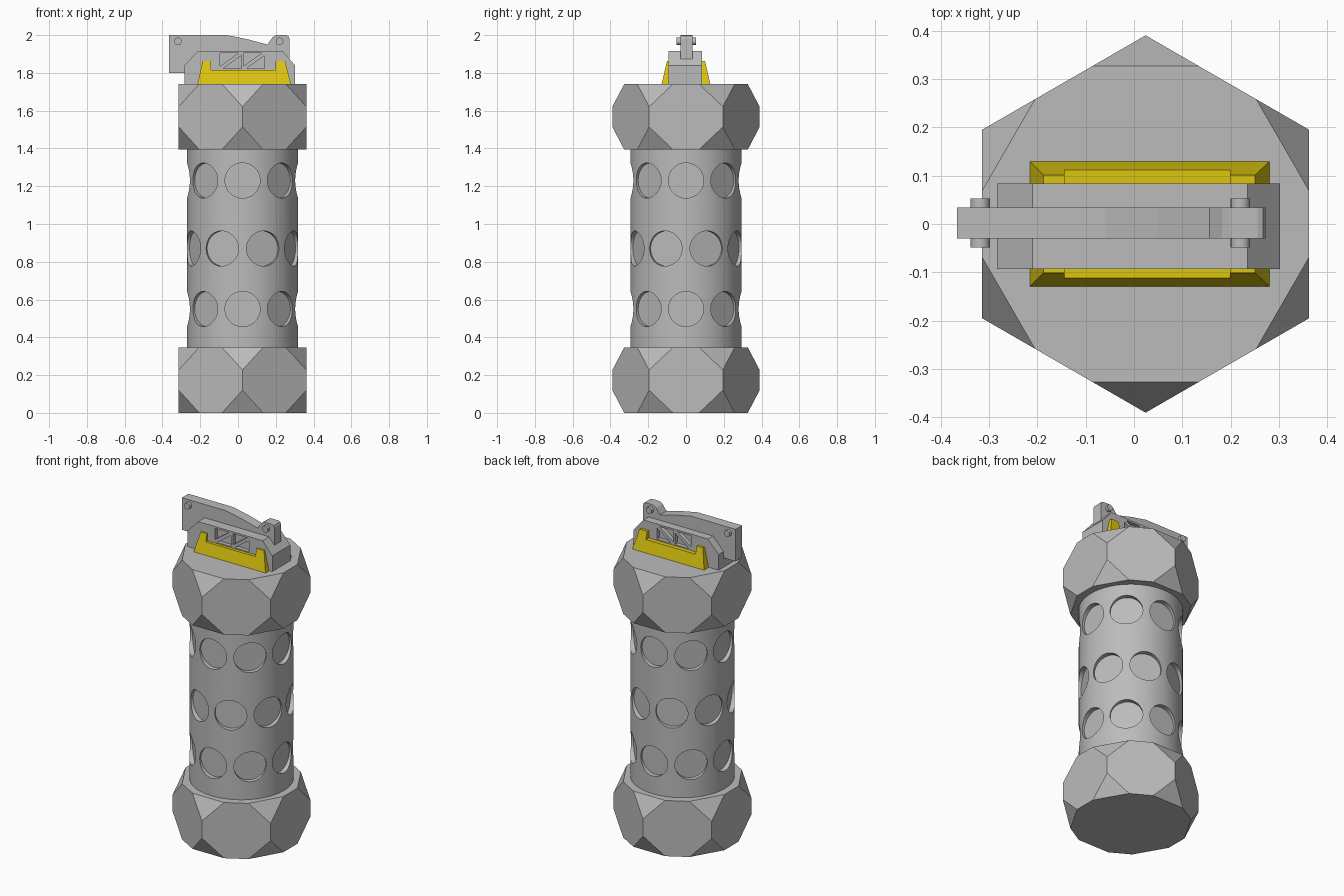
import bpy, bmesh, math
from mathutils import Matrix, Vector

if "Cube" in bpy.data.objects:
    bpy.data.objects.remove(bpy.data.objects["Cube"])

AXIS_X = 0.024          # the body axis sits slightly off centre


def material(name, rgb):
    m = bpy.data.materials.new(name)
    m.use_nodes = True
    m.diffuse_color = (*rgb, 1)
    m.node_tree.nodes["Principled BSDF"].inputs["Base Color"].default_value = (*rgb, 1)
    return m


GREY = material("metal grey", (0.5, 0.5, 0.5))
YELLOW = material("safety yellow", (0.72, 0.56, 0.005))


def finish(bm, name, mat):
    bmesh.ops.recalc_face_normals(bm, faces=bm.faces)
    mesh = bpy.data.meshes.new(name)
    bm.to_mesh(mesh)
    bm.free()
    mesh.materials.append(mat)
    ob = bpy.data.objects.new(name, mesh)
    bpy.context.collection.objects.link(ob)
    return ob


def add_cylinder(bm, matrix, radius, depth, segments):
    bmesh.ops.create_cone(bm, cap_ends=True, segments=segments, radius1=radius,
                          radius2=radius, depth=depth, matrix=matrix)


def add_prism(bm, profile, y0, y1):
    """Extrude an (x, z) outline from y0 to y1."""
    face = bm.faces.new([bm.verts.new((x, y0, z)) for x, z in profile])
    out = bmesh.ops.extrude_face_region(bm, geom=[face])["geom"]
    bmesh.ops.translate(bm, vec=(0, y1 - y0, 0),
                        verts=[v for v in out if isinstance(v, bmesh.types.BMVert)])


def add_hull(bm, points):
    verts = [bm.verts.new(p) for p in points]
    bmesh.ops.convex_hull(bm, input=verts)
    bmesh.ops.dissolve_limit(bm, angle_limit=0.01, verts=bm.verts, edges=bm.edges)


def cut(target, cutter):
    """Subtract the cutter and apply the result."""
    cutter.hide_render = True
    mod = target.modifiers.new("cut", "BOOLEAN")
    mod.operation, mod.object, mod.solver = "DIFFERENCE", cutter, "EXACT"
    bpy.context.view_layer.update()
    dg = bpy.context.evaluated_depsgraph_get()
    mesh = bpy.data.meshes.new_from_object(target.evaluated_get(dg))
    target.modifiers.clear()
    target.data = mesh
    bpy.data.objects.remove(cutter)


def smooth(ob):
    bpy.ops.object.select_all(action="DESELECT")
    ob.select_set(True)
    bpy.context.view_layer.objects.active = ob
    bpy.ops.object.shade_smooth_by_angle(angle=math.radians(25))


# Hexagonal end caps with every corner sliced off
def end_cap(name, z0, height=0.347, radius=0.39, slice_z=0.12, slice_t=0.323):
    ring = [Vector((AXIS_X + radius * math.sin(k * math.pi / 3),
                    radius * math.cos(k * math.pi / 3), z0)) for k in range(6)]
    points = []
    for k, corner in enumerate(ring):
        points += [corner + Vector((0, 0, z)) for z in (slice_z, height - slice_z)]
        for other in (ring[k - 1], ring[(k + 1) % 6]):
            p = corner.lerp(other, slice_t)
            points += [p, p + Vector((0, 0, height))]
    bm = bmesh.new()
    add_hull(bm, points)
    finish(bm, name, GREY)


end_cap("bottom_cap", 0)
end_cap("top_cap", 1.394)

# Cylinder body with three staggered rows of flat round dimples
bm = bmesh.new()
add_cylinder(bm, Matrix.Translation((AXIS_X, 0, 0.87)), 0.294, 1.08, 96)
body = finish(bm, "body", GREY)
bm = bmesh.new()
for z, turn in ((1.23, 0), (0.87, 0.5), (0.55, 0)):
    for k in range(8):
        spin = Matrix.Rotation((k + turn) * math.pi / 4, 4, "Z")
        lay = Matrix.Rotation(math.pi / 2, 4, "X")
        place = Matrix.Translation((AXIS_X, 0, z)) @ spin @ Matrix.Translation((0, -0.365, 0))
        add_cylinder(bm, place @ lay, 0.093, 0.2, 40)
cut(body, finish(bm, "dimple_cutter", GREY))
smooth(body)

# Fuze block with bevelled ends
bm = bmesh.new()
add_prism(bm, [(-0.283, 1.742), (-0.283, 1.84), (-0.21, 1.917), (0.235, 1.917),
               (0.302, 1.84), (0.302, 1.742)], -0.093, 0.084)
block = finish(bm, "fuze_block", GREY)

# Triangular recesses on both sides, leaving diagonal ribs
bm = bmesh.new()
LOW, HIGH, RIB = 1.822, 1.906, 0.014
for x0 in (-0.094, 0.029):
    x1 = x0 + 0.112
    for y0, y1 in ((-0.2, -0.068), (0.059, 0.2)):
        add_prism(bm, [(x0, LOW + RIB), (x0, HIGH), (x1 - RIB, HIGH)], y0, y1)
        add_prism(bm, [(x0 + RIB, LOW), (x1, HIGH - RIB), (x1, LOW)], y0, y1)
cut(block, finish(bm, "recess_cutter", GREY))

# Yellow tapered guard, notched between its end posts
bm = bmesh.new()
add_hull(bm, [(x, s * y, z) for s in (-1, 1)
              for x, y, z in ((-0.215, 0.129, 1.74), (0.28, 0.129, 1.74),
                              (-0.187, 0.101, 1.862), (0.25, 0.101, 1.862))])
guard = finish(bm, "guard", YELLOW)
bm = bmesh.new()
add_prism(bm, [(-0.144, 1.815), (-0.144, 1.95), (0.198, 1.95), (0.198, 1.815)], -0.3, 0.3)
cut(guard, finish(bm, "notch_cutter", YELLOW))

# Lever running along the top of the block
bm = bmesh.new()
add_prism(bm, [(-0.366, 1.8), (-0.366, 2), (-0.06, 2), (0.05, 1.978), (0.156, 1.95),
               (0.182, 1.988), (0.2, 2), (0.255, 2), (0.267, 1.995), (0.272, 1.983),
               (0.272, 1.86), (0.2, 1.86), (-0.15, 1.8)], -0.03, 0.034)
finish(bm, "lever", GREY)

# Hinge pins through both ends of the lever
for name, x in (("right_pin", -0.318), ("left_pin", 0.22)):
    bm = bmesh.new()
    add_cylinder(bm, Matrix.Translation((x, 0.002, 1.967)) @ Matrix.Rotation(math.pi / 2, 4, "X"),
                 0.02, 0.102, 24)
    smooth(finish(bm, name, GREY))
